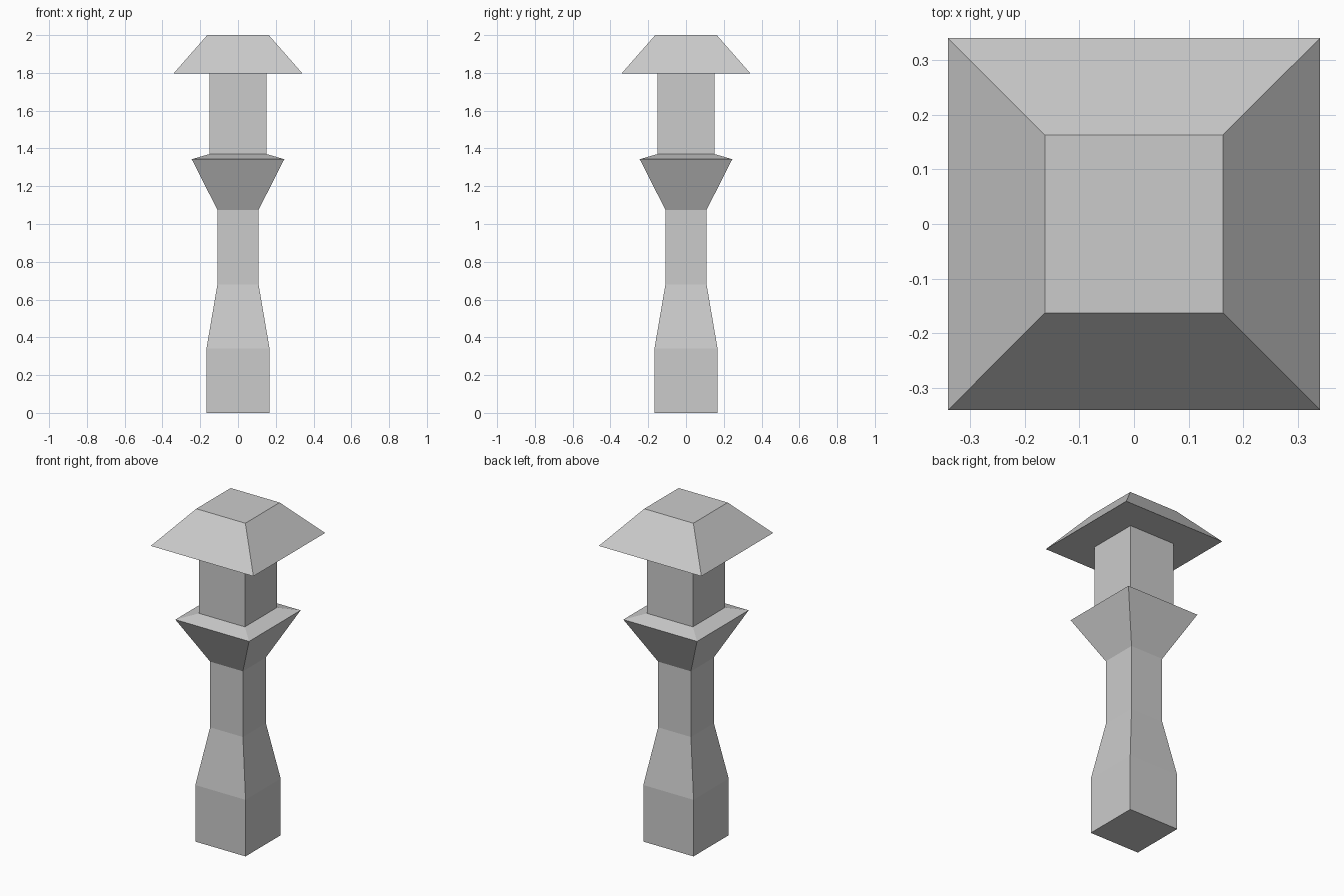
import bpy, bmesh

if "Cube" in bpy.data.objects:
    bpy.data.objects.remove(bpy.data.objects["Cube"])


def square_loft(name, profile, close_bottom=False, close_top=False):
    """Skin a stack of square rings given as (half width, height)."""
    bm = bmesh.new()
    rings = [[bm.verts.new((sx * h, sy * h, z))
              for sx, sy in ((-1, -1), (1, -1), (1, 1), (-1, 1))]
             for h, z in profile]
    for low, high in zip(rings, rings[1:]):
        for i in range(4):
            j = (i + 1) % 4
            bm.faces.new((low[i], low[j], high[j], high[i]))
    if close_bottom:
        bm.faces.new(rings[0][::-1])
    if close_top:
        bm.faces.new(rings[-1])
    mesh = bpy.data.meshes.new(name)
    bm.to_mesh(mesh)
    bm.free()
    obj = bpy.data.objects.new(name, mesh)
    bpy.context.collection.objects.link(obj)
    return obj


# Square foot tapering into the slim shaft
square_loft("post", [(0.167, 0), (0.167, 0.34), (0.109, 0.68), (0.109, 1.075)],
            close_bottom=True)

# Flared collar with a shallow sloping top
square_loft("collar", [(0.109, 1.075), (0.245, 1.343), (0.152, 1.37)])

# Lantern block between collar and roof
square_loft("lantern_block", [(0.152, 1.37), (0.152, 1.797)])

# Overhanging roof with a flat underside and flat top
square_loft("roof", [(0.152, 1.797), (0.341, 1.797), (0.163, 2.0)],
            close_top=True)
